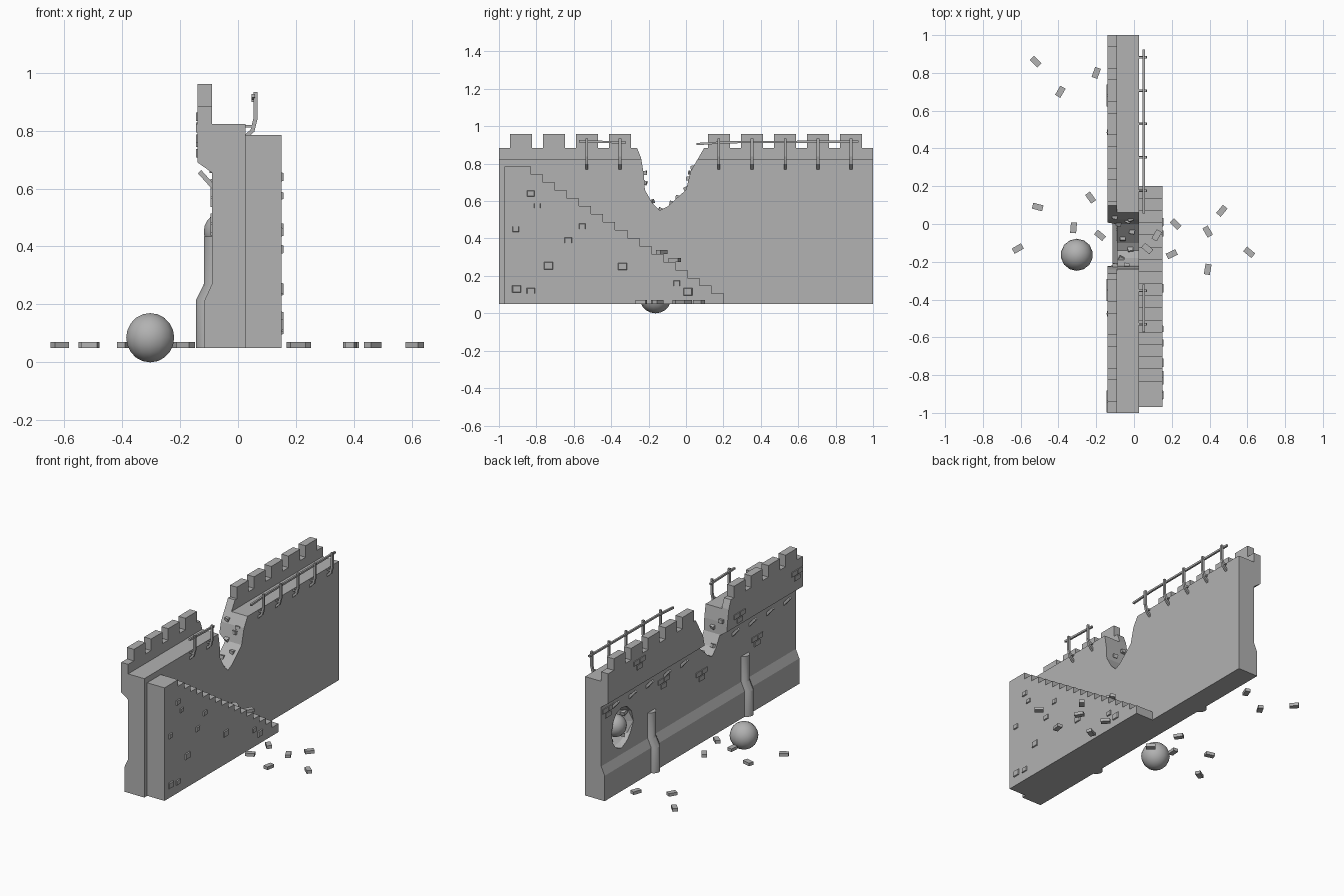
import bpy, bmesh, math, random
from mathutils import Vector, Matrix

if "Cube" in bpy.data.objects:
    bpy.data.objects.remove(bpy.data.objects["Cube"])
random.seed(4)

# Dark grey stone for every part
stone = bpy.data.materials.new("dark_stone")
stone.diffuse_color = (.445, .445, .445, 1)
stone.use_nodes = True
stone.node_tree.nodes["Principled BSDF"].inputs["Base Color"].default_value = stone.diffuse_color

def finish(name, bm):
    bmesh.ops.recalc_face_normals(bm, faces=bm.faces)
    me = bpy.data.meshes.new(name)
    bm.to_mesh(me)
    bm.free()
    me.materials.append(stone)
    ob = bpy.data.objects.new(name, me)
    bpy.context.collection.objects.link(ob)
    return ob

def loft(bm, rings):
    vs = [[bm.verts.new(p) for p in r] for r in rings]
    n = len(vs[0])
    for a, b in zip(vs, vs[1:]):
        for i in range(n):
            bm.faces.new((a[i], a[(i + 1) % n], b[(i + 1) % n], b[i]))
    bm.faces.new(vs[0])
    bm.faces.new(vs[-1][::-1])

def box(bm, c, s, rot=None):
    m = Matrix.Translation(c) @ (rot or Matrix()) @ Matrix.Diagonal((*s, 1))
    return bmesh.ops.create_cube(bm, size=1, matrix=m)['verts']

def rod(bm, pts, r):
    # square bar through points
    for a, b in zip(pts, pts[1:]):
        a, b = Vector(a), Vector(b)
        d = b - a
        rot = d.to_track_quat('Z', 'Y').to_matrix().to_4x4()
        box(bm, (a + b) / 2, (2 * r, 2 * r, d.length + r), rot)

def ball(name, c, r):
    bm = bmesh.new()
    bmesh.ops.create_uvsphere(bm, u_segments=14, v_segments=10, radius=r, matrix=Matrix.Translation(c))
    for f in bm.faces:
        f.smooth = True
    return finish(name, bm)

def cut(ob, cutter):
    m = ob.modifiers.new("cut", 'BOOLEAN')
    m.operation, m.solver, m.object = 'DIFFERENCE', 'EXACT', cutter
    cutter.hide_render = True
    cutter.hide_set(True)

# Wall with plinth, overhanging parapet and walkway
prof = [(-.115, .05), (-.115, .215), (-.09, .27), (-.09, .655), (-.14, .69), (-.14, .885),
        (-.09, .885), (-.09, .823), (.026, .823), (.026, .05)]
bm = bmesh.new()
loft(bm, [[(x, y, z) for x, z in prof] for y in (-1, 1)])
wall = finish("wall", bm)

# V-shaped breach
gap = [(-.29, 1.1), (-.285, .95), (-.26, .88), (-.24, .83), (-.225, .74), (-.22, .66), (-.18, .59),
       (-.14, .55), (-.1, .57), (0, .66), (.025, .76), (.06, .82), (.1, .89), (.11, 1.1)]
bm = bmesh.new()
loft(bm, [[(x, y, z) for y, z in gap] for x in (-.3, .2)])
cut(wall, finish("breach_cutter", bm))

# Impact crater in the outer face, with lodged ball and loose bricks
bm = bmesh.new()
bmesh.ops.create_icosphere(bm, subdivisions=2, radius=1)
for v in bm.verts:
    k = random.uniform(.88, 1.08)
    v.co = (v.co.x * .085 * k - .09, v.co.y * .115 * k + .79, v.co.z * .14 * k + .44)
cut(wall, finish("crater_cutter", bm))
ball("lodged_ball", (-.05, .8, .45), .07)
ball("fallen_ball", (-.303, -.163, .085), .085)

# Merlons (the two over the breach are missing)
ids = [i for i in range(11) if i not in (4, 5)]
bm = bmesh.new()
for i in ids:
    box(bm, (-.115, -.882 + .1764 * i, .92), (.05, .118, .08))
finish("merlons", bm)

# Sloped struts under the overhang
bm = bmesh.new()
for i in ids:
    y = -.882 + .1764 * i
    rod(bm, [(-.085, y, .605), (-.13, y, .655)], .008)
finish("overhang_struts", bm)

# Rounded buttresses following the plinth
bm = bmesh.new()
for yc in (.485, -.475):
    rings = []
    for x, z in ((-.145, .05), (-.145, .215), (-.118, .27), (-.118, .435)):
        rings.append([(x + .045 - .045 * math.sin(a * math.pi / 8), yc - .04 * math.cos(a * math.pi / 8), z)
                      for a in range(9)])
    loft(bm, rings)
for f in bm.faces:
    f.smooth = len(f.verts) == 4
butt = finish("buttresses", bm)
bpy.context.view_layer.objects.active = butt
butt.select_set(True)
bpy.ops.object.shade_smooth_by_angle(angle=math.radians(25))

# Staircase block
run, rise = .0645, .0425
steps = [(-.97, .05), (-.97, .785)]
for i in range(16):
    y, z = -.83 + run * i, .785 - rise * i
    steps += [(y, z), (y, z - rise)]
steps += [(.202, .105), (.202, .05)]
bm = bmesh.new()
loft(bm, [[(x, y, z) for y, z in steps] for x in (.02, .15)])
finish("staircase", bm)

# Railings on hooked posts
bm = bmesh.new()
for y in (-.53, -.353, .176, .353, .53, .706, .882):
    rod(bm, [(.018, y, .77), (.05, y, .80), (.06, y, .84), (.06, y, .93)], .007)
    rod(bm, [(.02, y, .815), (.056, y, .815)], .005)
finish("rail_posts", bm)
bm = bmesh.new()
rod(bm, [(.052, -.57, .92), (.052, -.353, .914), (.052, -.325, .912)], .006)
rod(bm, [(.052, .06, .905), (.052, .22, .915), (.052, .92, .918)], .006)
finish("rails", bm)

# Raised stones on the stair side
bm = bmesh.new()
for y, z, w, h in ((-.83, .64, .045, .035), (-.795, .575, .04, .03), (-.555, .465, .04, .035),
                   (-.63, .39, .045, .035), (-.91, .45, .04, .035), (-.735, .255, .055, .045),
                   (-.34, .25, .055, .045), (-.905, .13, .055, .045), (-.83, .12, .05, .035),
                   (-.05, .16, .04, .035), (.01, .115, .055, .045)):
    vs = box(bm, (.15, y, z), (.014, w, h))
    for v in vs:
        if v.co.x > .15:
            v.co.y += (y - v.co.y) * .25
            v.co.z += (z - v.co.z) * .25
finish("stair_stones", bm)

# Brick clusters on the outer face
bm = bmesh.new()
for x, y, z in ((-.09, .36, .57), (-.09, -.03, .47), (-.09, .93, .6), (-.09, -.6, .48),
                (-.14, .68, .83), (-.14, -.35, .74), (-.14, -.94, .79)):
    for dy, dz in ((-.03, .018), (.03, .018), (0, -.018)):
        box(bm, (x, y + dy, z + dz), (.01, .055, .03))
finish("wall_bricks", bm)

# Loose bricks on ground and steps: x, y, angle
bm = bmesh.new()
for x, y, a in ((-.52, .86, -45), (-.39, .7, 60), (-.2, .8, 70), (-.51, .09, -15), (-.615, -.13, 30),
                (-.32, -.02, 85), (-.23, .14, -55), (-.18, -.06, -40), (.22, 0, -45), (.465, .07, 50),
                (.39, -.04, -60), (.61, -.15, -40), (.39, -.24, 80), (.2, -.16, 25),
                (.12, -.06, 60), (.07, -.13, -40)):
    z = .06
    if 0 < x < .15:
        z = .785 - rise * (int((y + .83) / run) + 1) + .01
    box(bm, (x, y, z), (.056, .032, .02), Matrix.Rotation(math.radians(a), 4, 'Z'))
finish("loose_bricks", bm)

# Broken bricks sticking out of breach and crater
bm = bmesh.new()
for x, y, z in ((-.1, -.227, .75), (-.04, -.227, .7), (-.07, -.19, .595), (-.02, -.13, .55), (-.06, -.07, .588),
                (-.01, -.035, .62), (-.08, .008, .67), (-.03, .022, .72), (-.1, .045, .78), (-.02, .032, .75),
                (-.05, .71, .5), (-.05, .74, .37), (-.05, .86, .37), (-.05, .87, .5)):
    rot = Matrix.Rotation(random.uniform(-.5, .5), 4, 'X') @ Matrix.Rotation(random.uniform(-.5, .5), 4, 'Z')
    box(bm, (x, y, z), (.028, .036, .022), rot)
finish("broken_bricks", bm)
